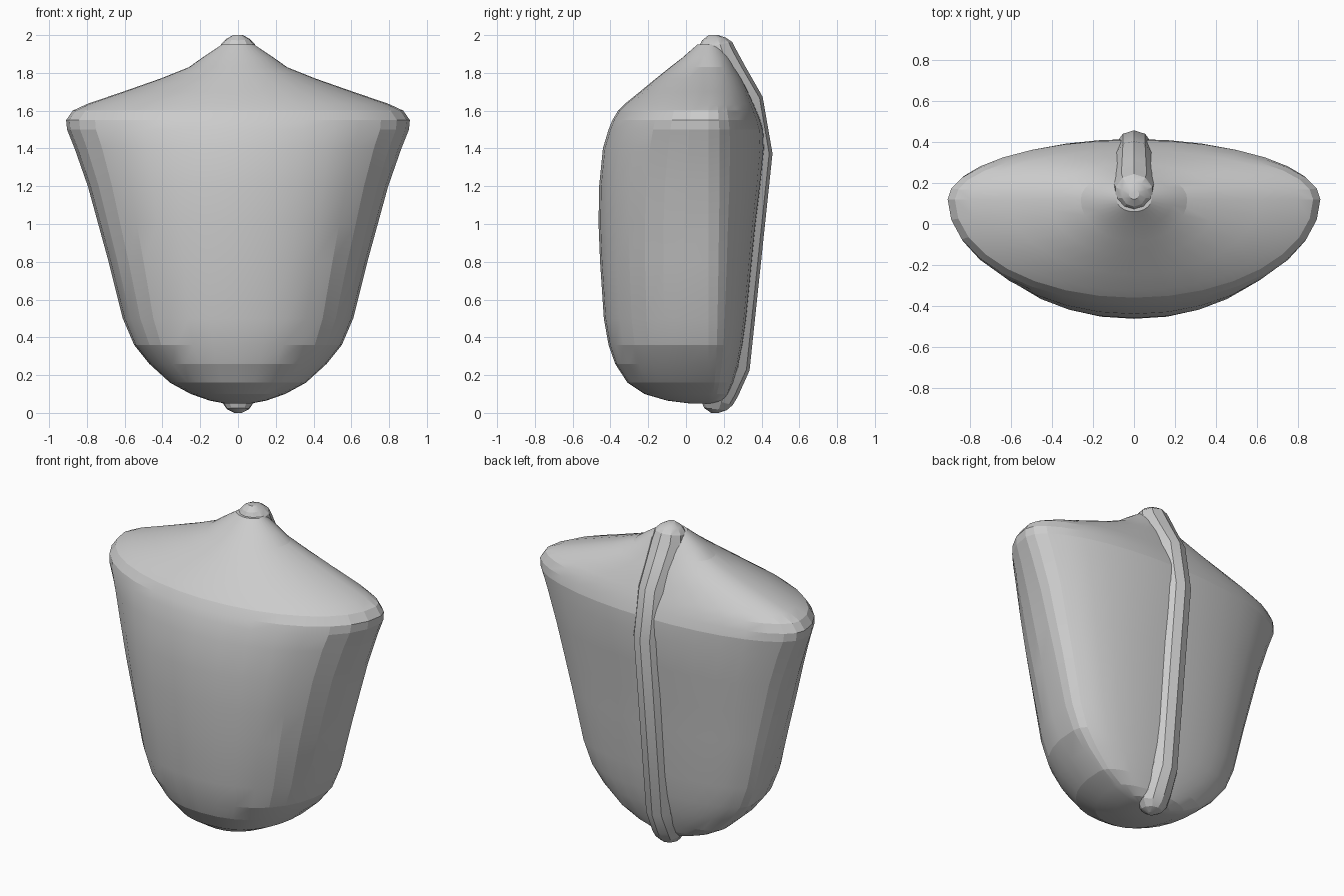
import bpy, bmesh, math
from mathutils import Vector

if "Cube" in bpy.data.objects:
    bpy.data.objects.remove(bpy.data.objects["Cube"])


def loft(name, rings, angle):
    """Skin a list of closed rings and cap both ends."""
    bm = bmesh.new()
    loops = [[bm.verts.new(p) for p in ring] for ring in rings]
    n = len(loops[0])
    for a, b in zip(loops, loops[1:]):
        for i in range(n):
            j = (i + 1) % n
            bm.faces.new((a[i], a[j], b[j], b[i]))
    bm.faces.new(loops[0])
    bm.faces.new(loops[-1])
    bmesh.ops.recalc_face_normals(bm, faces=bm.faces)
    mesh = bpy.data.meshes.new(name)
    bm.to_mesh(mesh)
    bm.free()
    obj = bpy.data.objects.new(name, mesh)
    bpy.context.collection.objects.link(obj)
    bpy.ops.object.select_all(action='DESELECT')
    obj.select_set(True)
    bpy.context.view_layer.objects.active = obj
    bpy.ops.object.shade_smooth_by_angle(angle=math.radians(angle))
    return obj


def section(z, half_width, front, back, power, sides=32, mid=0.12):
    """Oval with a deep front half and a shallow back half."""
    pts = []
    for i in range(sides):
        t = 2 * math.pi * i / sides
        c, s = math.cos(t), math.sin(t)
        x = half_width * math.copysign(abs(c) ** (2 / power), c)
        depth = (back - mid) if s > 0 else (mid - front)
        y = mid + depth * math.copysign(abs(s) ** (2 / power), s)
        pts.append((x, y, z))
    return pts


# Torso: height, half width, front y, back y, squareness
profile = [
    (0.05, 0.07, 0.02, 0.16, 2.0), (0.065, 0.15, -0.10, 0.20, 2.1),
    (0.10, 0.25, -0.22, 0.225, 2.2), (0.16, 0.36, -0.31, 0.25, 2.3),
    (0.26, 0.47, -0.375, 0.28, 2.3), (0.36, 0.55, -0.41, 0.30, 2.3),
    (0.50, 0.61, -0.435, 0.32, 2.25), (0.80, 0.685, -0.455, 0.35, 2.2),
    (1.00, 0.74, -0.463, 0.37, 2.15), (1.20, 0.795, -0.46, 0.395, 2.1),
    (1.40, 0.865, -0.44, 0.415, 2.0), (1.50, 0.905, -0.41, 0.41, 2.0),
    (1.55, 0.91, -0.39, 0.395, 2.0), (1.60, 0.875, -0.36, 0.375, 2.0),
    (1.635, 0.80, -0.325, 0.36, 2.0), (1.70, 0.61, -0.245, 0.33, 2.0),
    (1.77, 0.41, -0.16, 0.295, 2.0), (1.83, 0.26, -0.085, 0.26, 2.0),
    (1.88, 0.19, -0.02, 0.235, 2.0), (1.95, 0.085, 0.06, 0.19, 2.0),
]
loft("torso", [section(*row) for row in profile], 12)

# Spine: y, z, radius down the back, with rounded knobs at both ends
path = [
    (0.145, 2.00, 0.025), (0.147, 1.98, 0.062), (0.152, 1.945, 0.094),
    (0.17, 1.88, 0.105), (0.23, 1.78, 0.10), (0.32, 1.64, 0.092),
    (0.365, 1.37, 0.093), (0.25, 0.25, 0.09), (0.19, 0.13, 0.095),
    (0.16, 0.065, 0.09), (0.155, 0.02, 0.06), (0.153, 0.0, 0.02),
]
rings = []
for k, (y, z, r) in enumerate(path):
    prev, nxt = path[max(k - 1, 0)], path[min(k + 1, len(path) - 1)]
    if k in (0, len(path) - 1):
        tangent = Vector((0, 0, -1))
    else:
        before = Vector((0, y - prev[0], z - prev[1])).normalized()
        after = Vector((0, nxt[0] - y, nxt[1] - z)).normalized()
        tangent = (before + after).normalized()
    outward = Vector((0, -tangent.z, tangent.y))
    ring = []
    for i in range(10):
        t = 2 * math.pi * i / 10
        ring.append(Vector((0, y, z)) + r * (math.sin(t) * Vector((1, 0, 0)) + math.cos(t) * outward))
    rings.append(ring)
loft("spine", rings, 20)
